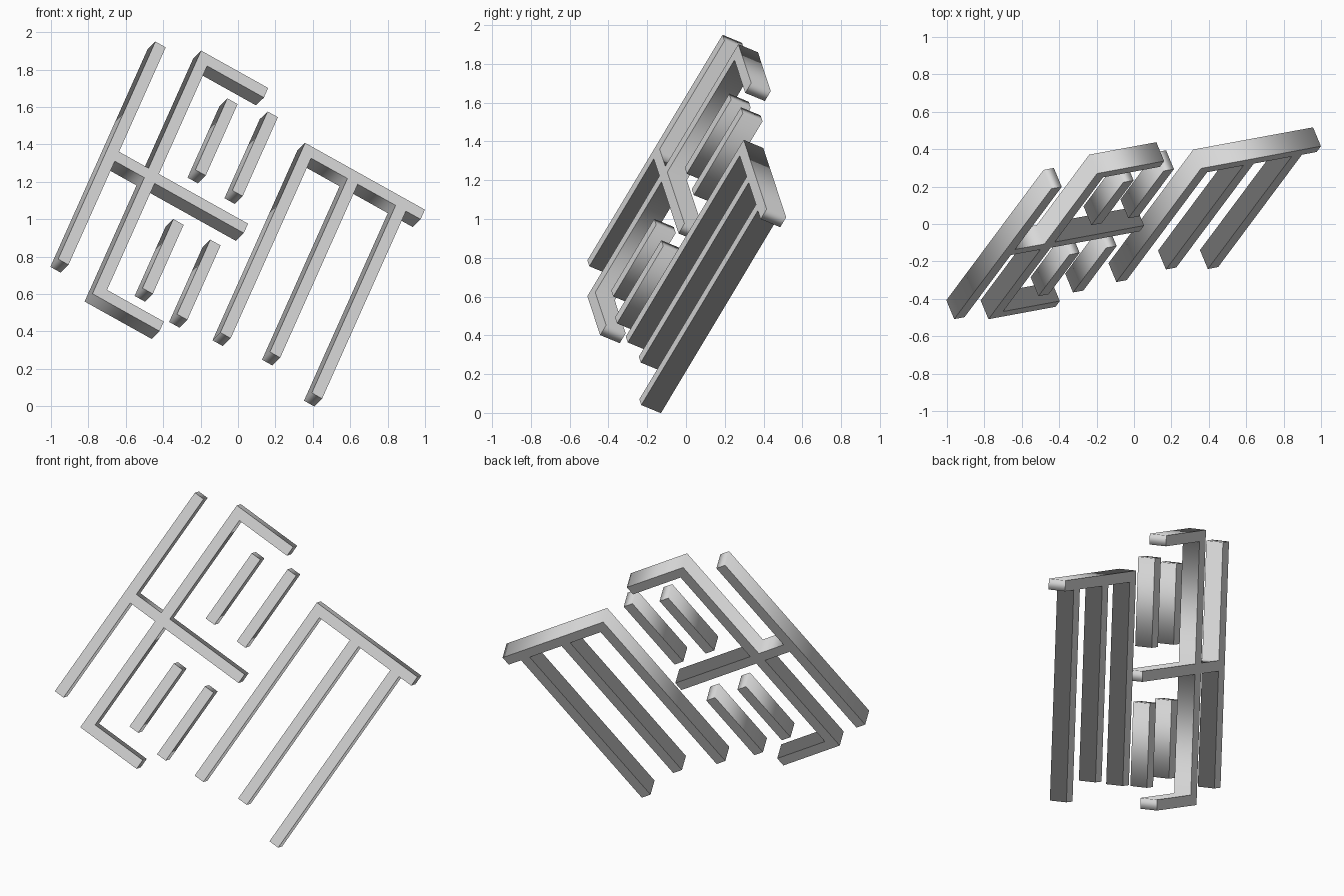
import bpy
import bmesh
from mathutils import Matrix, Vector

cube = bpy.data.objects.get("Cube")
if cube:
    bpy.data.objects.remove(cube, do_unlink=True)

W = 0.064       # bar width
DEPTH = 0.117   # bar depth

# Tilted plane in which all bars lie: across, along, and outward
along = Vector((0.358, 0.480, 0.801)).normalized()
across = Vector((0.862, 0.1595, -0.481))
across = (across - along * across.dot(along)).normalized()
outward = across.cross(along)
frame = Matrix((across, along, outward)).transposed().to_4x4()
frame.translation = (0, -0.434, 0)

grey = bpy.data.materials.new("light_grey")
grey.use_nodes = True
grey.diffuse_color = (0.7, 0.7, 0.7, 1)
grey.node_tree.nodes["Principled BSDF"].inputs["Base Color"].default_value = (0.7, 0.7, 0.7, 1)


def prism(name, outline):
    """Extrude an outline backwards: flat caps, softly shaded walls."""
    bm = bmesh.new()
    cap = bm.faces.new([bm.verts.new((x, y, 0)) for x, y in outline])
    cap.normal_update()
    if cap.normal.z < 0:
        cap.normal_flip()
    back = bmesh.ops.extrude_face_region(bm, geom=[cap], use_keep_orig=True)["geom"]
    bmesh.ops.translate(bm, vec=(0, 0, -DEPTH),
                        verts=[v for v in back if isinstance(v, bmesh.types.BMVert)])
    bmesh.ops.recalc_face_normals(bm, faces=bm.faces)
    for f in bm.faces:
        f.smooth = abs(f.normal.z) < 0.5
    for e in bm.edges:
        e.smooth = all(f.smooth for f in e.link_faces)
    mesh = bpy.data.meshes.new(name)
    bm.to_mesh(mesh)
    bm.free()
    mesh.transform(frame)
    mesh.materials.append(grey)
    obj = bpy.data.objects.new(name, mesh)
    bpy.context.collection.objects.link(obj)


def bar(name, x, low, high):
    prism(name, [(x, low), (x + W, low), (x + W, high), (x, high)])


# Long side bar, cross bar and bracket joined in one piece
x0, x1 = -1.219, -0.972          # side bar and bracket stem
low, high = 0.167, 1.790         # bracket ends
mid, mid_top = 0.942, 1.005      # cross bar edges
arm, tip = -0.556, -0.355        # arm and cross bar tips
prism("bracket_frame", [
    (x0, 0.25), (x0 + W, 0.25), (x0 + W, mid), (x1, mid),
    (x1, low), (arm, low), (arm, low + W), (x1 + W, low + W),
    (x1 + W, mid), (tip, mid), (tip, mid_top), (x1 + W, mid_top),
    (x1 + W, high - W), (arm, high - W), (arm, high), (x1, high),
    (x1, mid_top), (x0 + W, mid_top), (x0 + W, 1.702), (x0, 1.702)])

# Four short loose bars
bar("upper_inner_bar", -0.736, 1.136, 1.613)
bar("upper_outer_bar", -0.507, 1.136, 1.663)
bar("lower_inner_bar", -0.736, 0.346, 0.807)
bar("lower_outer_bar", -0.507, 0.310, 0.807)

# Three-legged comb under a top bar
a, b, c, end, top = -0.251, 0.038, 0.337, 0.492, 1.607
prism("comb_frame", [
    (a, 0.341), (a + W, 0.341), (a + W, top - W),
    (b, top - W), (b, 0.385), (b + W, 0.385), (b + W, top - W),
    (c, top - W), (c, 0.291), (c + W, 0.291), (c + W, top - W),
    (end, top - W), (end, top), (a, top)])
